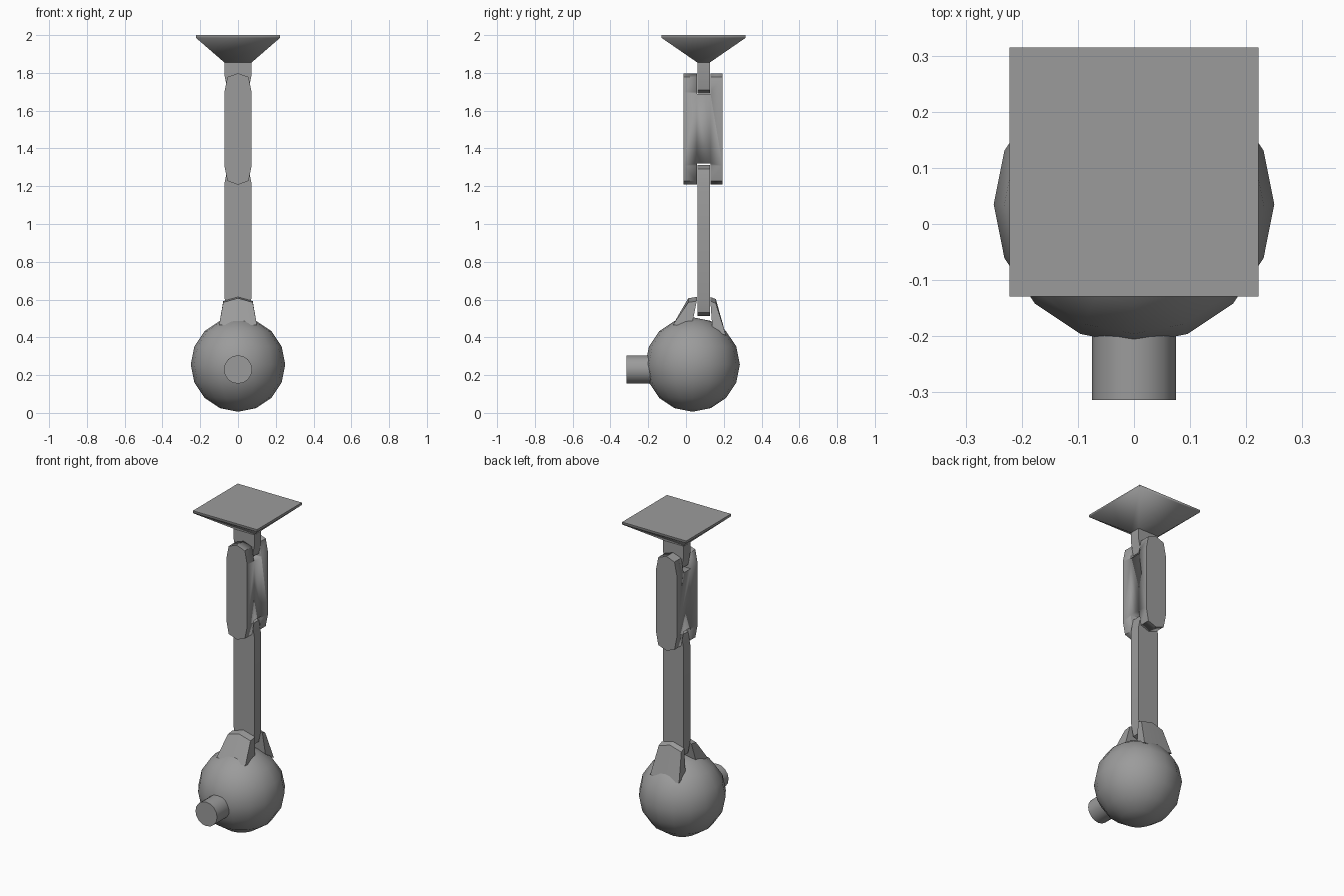
import bpy, bmesh, math
from mathutils import Matrix

if "Cube" in bpy.data.objects:
    bpy.data.objects.remove(bpy.data.objects["Cube"])

grey = bpy.data.materials.new("mid_grey")
grey.diffuse_color = (0.33, 0.33, 0.33, 1)
grey.use_nodes = True
grey.node_tree.nodes["Principled BSDF"].inputs["Base Color"].default_value = grey.diffuse_color
AXIS_Y = 0.093  # depth of the hanging arm


def finish(name, bm, angle=35):
    bmesh.ops.recalc_face_normals(bm, faces=bm.faces)
    me = bpy.data.meshes.new(name)
    bm.to_mesh(me)
    bm.free()
    ob = bpy.data.objects.new(name, me)
    bpy.context.collection.objects.link(ob)
    me.materials.append(grey)
    bpy.ops.object.select_all(action='DESELECT')
    bpy.context.view_layer.objects.active = ob
    ob.select_set(True)
    bpy.ops.object.shade_smooth_by_angle(angle=math.radians(angle))
    return ob


def loft(name, rings, angle=35):
    """Skin a list of equal-length point rings and cap both ends."""
    bm = bmesh.new()
    vs = [[bm.verts.new(p) for p in r] for r in rings]
    n = len(rings[0])
    for a, b in zip(vs, vs[1:]):
        for i in range(n):
            j = (i + 1) % n
            bm.faces.new((a[i], a[j], b[j], b[i]))
    bm.faces.new(vs[0])
    bm.faces.new(vs[-1])
    return finish(name, bm, angle)


def link(name, z0, z1, y0, y1, round_top=True):
    """Flat bar with faceted, rounded ends."""
    right = [(0, z0), (0.056, z0 + 0.02), (0.072, z0 + 0.1)]
    if round_top:
        right += [(0.072, z1 - 0.1), (0.056, z1 - 0.02), (0, z1)]
    else:
        right += [(0.072, z1)]
    prof = right + [(-x, z) for x, z in reversed(right) if x > 0]
    return loft(name, [[(x, y, z) for x, z in prof] for y in (y0, y1)])


def rect(hx, hy, z):
    return [(-hx, AXIS_Y - hy, z), (hx, AXIS_Y - hy, z),
            (hx, AXIS_Y + hy, z), (-hx, AXIS_Y + hy, z)]


# Ceiling plate and its hanging tab
loft("mount_plate", [rect(0.072, 0.033, 1.855), rect(0.222, 0.222, 1.985),
                     rect(0.222, 0.222, 2.0)], 60)
link("mount_tab", 1.69, 1.87, AXIS_Y - 0.033, AXIS_Y + 0.033, False)

# Thick upper link, slotted at both ends
upper = link("upper_link", 1.208, 1.798, -0.012, 0.194)
for i, (z0, z1) in enumerate(((1.1, 1.32), (1.688, 1.9))):
    slot = loft(f"slot_cutter_{i}", [rect(0.2, 0.036, z0), rect(0.2, 0.036, z1)])
    slot.hide_render = True
    slot.hide_viewport = True
    mod = upper.modifiers.new("slot", 'BOOLEAN')
    mod.operation = 'DIFFERENCE'
    mod.solver = 'EXACT'
    mod.object = slot

# Thin lower link
link("lower_link", 0.512, 1.312, AXIS_Y - 0.033, AXIS_Y + 0.033)

# Ball head
bm = bmesh.new()
bmesh.ops.create_uvsphere(bm, u_segments=16, v_segments=8, radius=0.25,
                          matrix=Matrix.Translation((0, 0.035, 0.256)))
finish("ball_head", bm, 60)

# Barrel at the front of the ball
bm = bmesh.new()
bmesh.ops.create_cone(bm, cap_ends=True, segments=16, radius1=0.075, radius2=0.075,
                      depth=0.18, matrix=Matrix.Translation((0, -0.224, 0.23))
                      @ Matrix.Rotation(math.pi / 2, 4, 'X'))
finish("front_barrel", bm)


def prong(name, foot_out, shoulder, peak_y, foot_in):
    """Bracket tapering from the ball up to a low peaked top."""
    def ring(x_foot, x_top, rise):
        return [(x_foot, *foot_out), (x_top, shoulder[0], shoulder[1] + rise),
                (x_top, peak_y, 0.592 + rise), (x_foot * 0.95, *foot_in)]
    loft(name, [ring(-0.1, -0.078, 0), ring(0, 0, 0.022), ring(0.1, 0.078, 0)], 25)


# Two prongs gripping the lower link
prong("front_prong", (-0.07, 0.465), (0.012, 0.585), 0.057, (0.03, 0.46))
prong("rear_prong", (0.212, 0.41), (0.158, 0.58), 0.129, (0.14, 0.44))
